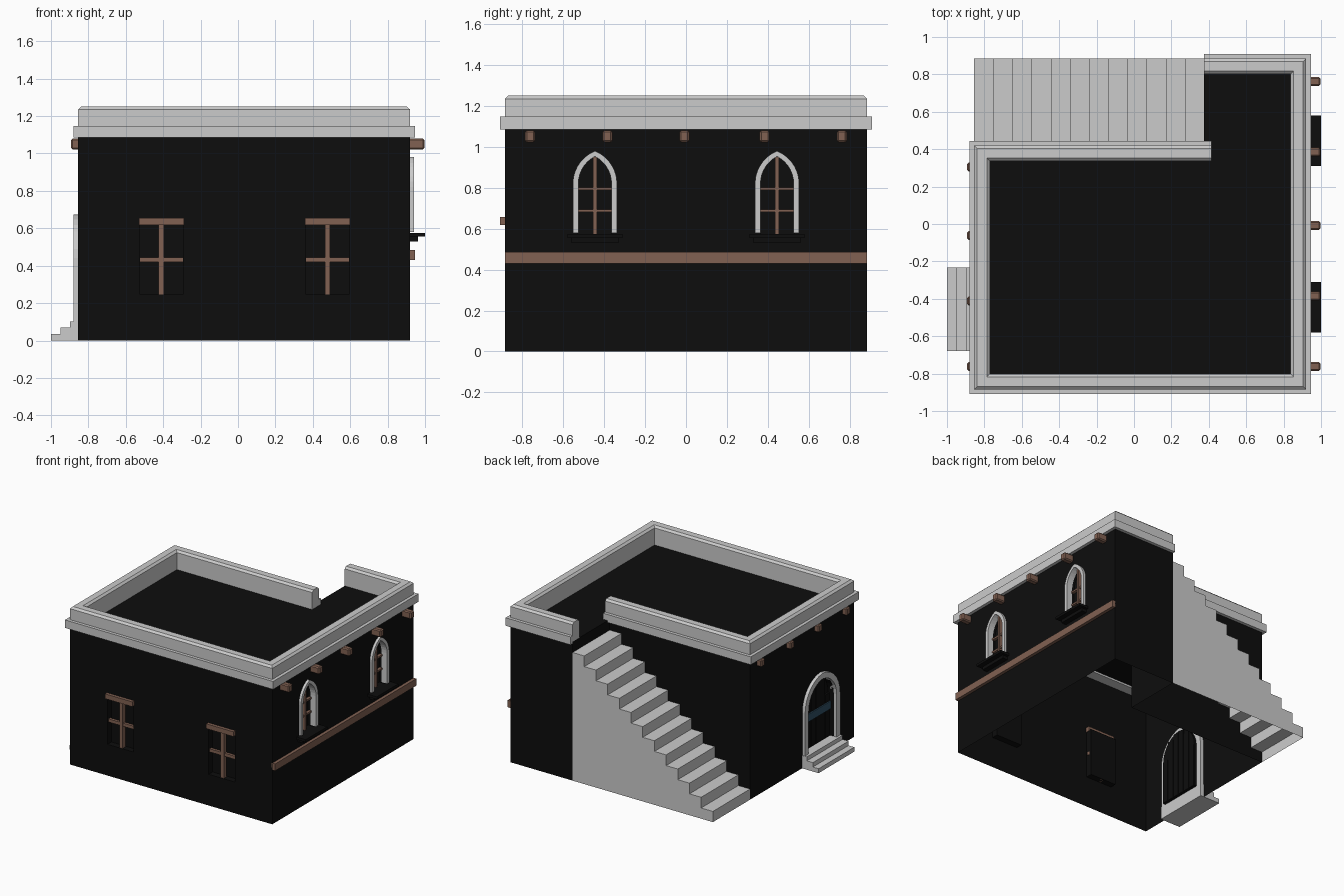
import bpy, bmesh, math
from mathutils import Vector

if "Cube" in bpy.data.objects:
    bpy.data.objects.remove(bpy.data.objects["Cube"])

def material(name, rgb):
    m = bpy.data.materials.new(name)
    m.diffuse_color = (*rgb, 1)
    m.use_nodes = True
    m.node_tree.nodes["Principled BSDF"].inputs["Base Color"].default_value = m.diffuse_color
    return m

BLACK = material("dark_plaster", (0.004, 0.004, 0.004))
WOOD = material("wood", (0.22, 0.12, 0.085))
BLUE = material("blue_iron", (0.03, 0.08, 0.13))

def finish(name, bm, mat=None):
    bmesh.ops.recalc_face_normals(bm, faces=bm.faces)
    me = bpy.data.meshes.new(name)
    bm.to_mesh(me)
    bm.free()
    ob = bpy.data.objects.new(name, me)
    bpy.context.collection.objects.link(ob)
    if mat:
        me.materials.append(mat)
    return ob

def box(name, x0, x1, y0, y1, z0, z1, mat=None, bevel=0):
    bm = bmesh.new()
    bmesh.ops.create_cube(bm, size=1)
    for v in bm.verts:
        v.co = Vector(((x0 + x1) / 2 + v.co.x * (x1 - x0),
                       (y0 + y1) / 2 + v.co.y * (y1 - y0),
                       (z0 + z1) / 2 + v.co.z * (z1 - z0)))
    if bevel:
        bmesh.ops.bevel(bm, geom=bm.edges[:], offset=bevel, segments=1, affect='EDGES')
    return finish(name, bm, mat)

def prism(name, pts, vec, mat=None):
    bm = bmesh.new()
    f = bm.faces.new([bm.verts.new(p) for p in pts])
    r = bmesh.ops.extrude_face_region(bm, geom=[f])
    bmesh.ops.translate(bm, vec=vec, verts=[v for v in r["geom"] if isinstance(v, bmesh.types.BMVert)])
    return finish(name, bm, mat)

def sweep(name, rings, mat=None):
    # closed cross-sections joined in order, ends capped
    bm = bmesh.new()
    vs = [[bm.verts.new(p) for p in r] for r in rings]
    n = len(vs[0])
    for a, b in zip(vs, vs[1:]):
        for i in range(n):
            bm.faces.new((a[i], a[(i + 1) % n], b[(i + 1) % n], b[i]))
    bm.faces.new(vs[0])
    bm.faces.new(vs[-1])
    return finish(name, bm, mat)

def arch(yc, w, z0, spring, rise, n=7):
    # pointed arch outline as (y, z), from one foot to the other
    R = (w * w + rise * rise) / (2 * w)
    end = math.asin(min(1, rise / R))
    half = [(w - R + R * math.cos(end * i / n), spring + R * math.sin(end * i / n)) for i in range(n + 1)]
    half[-1] = (0, spring + rise)
    pts = [(w, z0)] + half + [(-y, z) for y, z in half[-2::-1]] + [(-w, z0)]
    return [(yc + y, z) for y, z in pts]

def arch_frame(name, yc, w, t, z0, spring, rise, x0, x1):
    outer = arch(yc, w, z0, spring, rise)
    inner = arch(yc, w - t, z0, spring, rise - t)
    return sweep(name, [[(x0, *o), (x1, *o), (x1, *i), (x0, *i)] for o, i in zip(outer, inner)])

# Main dimensions
L, R, F, B = -0.855, 0.92, -0.885, 0.885
NX, NY, ROOF = 0.375, 0.42, 1.10
DOOR = (-0.455, 0.22, 0.045, 0.10, 0.44, 0.235)
WIN_Y, WIN_X = (-0.445, 0.445), (-0.41, 0.478)

# Walls and roof: L-shaped shell with recessed openings, open underneath
plan = [(L, F), (R, F), (R, B), (NX, B), (NX, NY), (L, NY)]
walls = prism("walls", [(x, y, 0) for x, y in plan], (0, 0, ROOF), BLACK)
yc, w, t, z0, sp, rise = DOOR
cutters = [prism("door_cutter", [(L - 0.05, y, z) for y, z in arch(yc, w - t, z0, sp, rise - t)], (0.10, 0, 0), BLACK)]
for y in WIN_Y:
    cutters.append(prism("arch_cutter", [(R - 0.05, *p) for p in arch(y, 0.082, 0.575, 0.82, 0.133)], (0.1, 0, 0), BLACK))
for x in WIN_X:
    cutters.append(box("window_cutter", x - 0.115, x + 0.115, F - 0.05, F + 0.05, 0.247, 0.625, BLACK))
bpy.context.view_layer.objects.active = walls
for c in cutters:
    c.hide_render = True
    m = walls.modifiers.new("recess", 'BOOLEAN')
    m.operation, m.object, m.solver = 'DIFFERENCE', c, 'EXACT'
    bpy.ops.object.modifier_apply(modifier=m.name)
for c in cutters:
    bpy.data.objects.remove(c)
bm = bmesh.new()
bm.from_mesh(walls.data)
bmesh.ops.delete(bm, geom=[f for f in bm.faces if f.calc_center_median().z < 0.001], context='FACES')
bm.to_mesh(walls.data)
bm.free()

# Parapet with projecting band, gap left at the head of the stair
profile = [(0.025, 1.085), (0.025, 1.148), (0, 1.148), (0, 1.235), (-0.016, 1.25),
           (-0.068, 1.25), (-0.084, 1.235), (-0.084, 1.085)]
path = [(NX, B, 0, 1), (R, B, 1, 1), (R, F, 1, -1), (L, F, -1, -1), (L, NY, -1, 1), (0.415, NY, 0, 1)]
sweep("parapet", [[(x + ox * d, y + oy * d, z) for d, z in profile] for x, y, ox, oy in path])

# Outside stair, open underneath
N = 12
run, step = (NX - L) / N, ROOF / (N + 1)
side = [(L, NY, 0)]
for i in range(N):
    side += [(L + i * run, NY, (i + 1) * step), (L + (i + 1) * run, NY, (i + 1) * step)]
side.append((NX, NY, 0))
stair = prism("outside_stair", side, (0, B - NY, 0))
bm = bmesh.new()
bm.from_mesh(stair.data)
bmesh.ops.delete(bm, geom=[f for f in bm.faces if f.calc_center_median().z < 0.001
                           or f.calc_center_median().y < NY + 0.001], context='FACES')
bm.to_mesh(stair.data)
bm.free()

# Roof beam ends
for y in (-0.762, -0.384, -0.008, 0.384, 0.762):
    box("beam_right", R - 0.01, 0.997, y - 0.024, y + 0.024, 1.022, 1.08, WOOD, 0.008)
for y in (-0.762, -0.412, -0.062, 0.305):
    box("beam_left", -0.892, L + 0.01, y - 0.024, y + 0.024, 1.022, 1.08, WOOD, 0.008)

# Timber band on the right wall
box("timber_band", R - 0.005, 0.945, F, B, 0.43, 0.485, WOOD)

# Arched windows on the right wall
for y in WIN_Y:
    arch_frame("arch_window_frame", y, 0.108, 0.027, 0.58, 0.82, 0.16, R - 0.03, 0.94)
    box("arch_mullion", R - 0.04, R - 0.015, y - 0.009, y + 0.009, 0.575, 0.95, WOOD)
    for z in (0.688, 0.795):
        box("arch_glazing_bar", R - 0.045, R - 0.022, y - 0.082, y + 0.082, z - 0.007, z + 0.007, WOOD)
    box("sill", R - 0.03, 1.0, y - 0.135, y + 0.135, 0.555, 0.575, BLACK)
    box("sill_support", R - 0.01, 0.962, y - 0.115, y + 0.115, 0.53, 0.555, BLACK)

# Square windows on the front
for x in WIN_X:
    box("lintel", x - 0.12, x + 0.12, F - 0.025, F + 0.03, 0.618, 0.656, WOOD)
    box("mullion", x - 0.014, x + 0.014, F + 0.005, F + 0.04, 0.247, 0.62, WOOD)
    box("transom", x - 0.118, x + 0.118, F + 0.012, F + 0.035, 0.42, 0.445, WOOD)

# Door with frame, planks, iron strap and steps
arch_frame("door_frame", *DOOR, L + 0.03, -0.88)
pw = 2 * (w - t) / 6
for i in range(6):
    off = (i - 2.5) * pw
    top = sp + (rise - t) * math.sqrt(max(0, 1 - ((abs(off) + pw / 2) / (w - t)) ** 2))
    box("door_plank", L + 0.035, L + 0.055, yc + off - pw * 0.46, yc + off + pw * 0.46, z0, top, BLACK)
box("door_strap", L + 0.025, L + 0.04, yc - w + t, yc + w - t, 0.315, 0.375, BLUE)
for x, za, zb in ((-1.0, 0, 0.035), (-0.95, 0.035, 0.07), (-0.897, 0.07, 0.102)):
    box("door_step", x, L + 0.03, -0.68, -0.232, za, zb)
